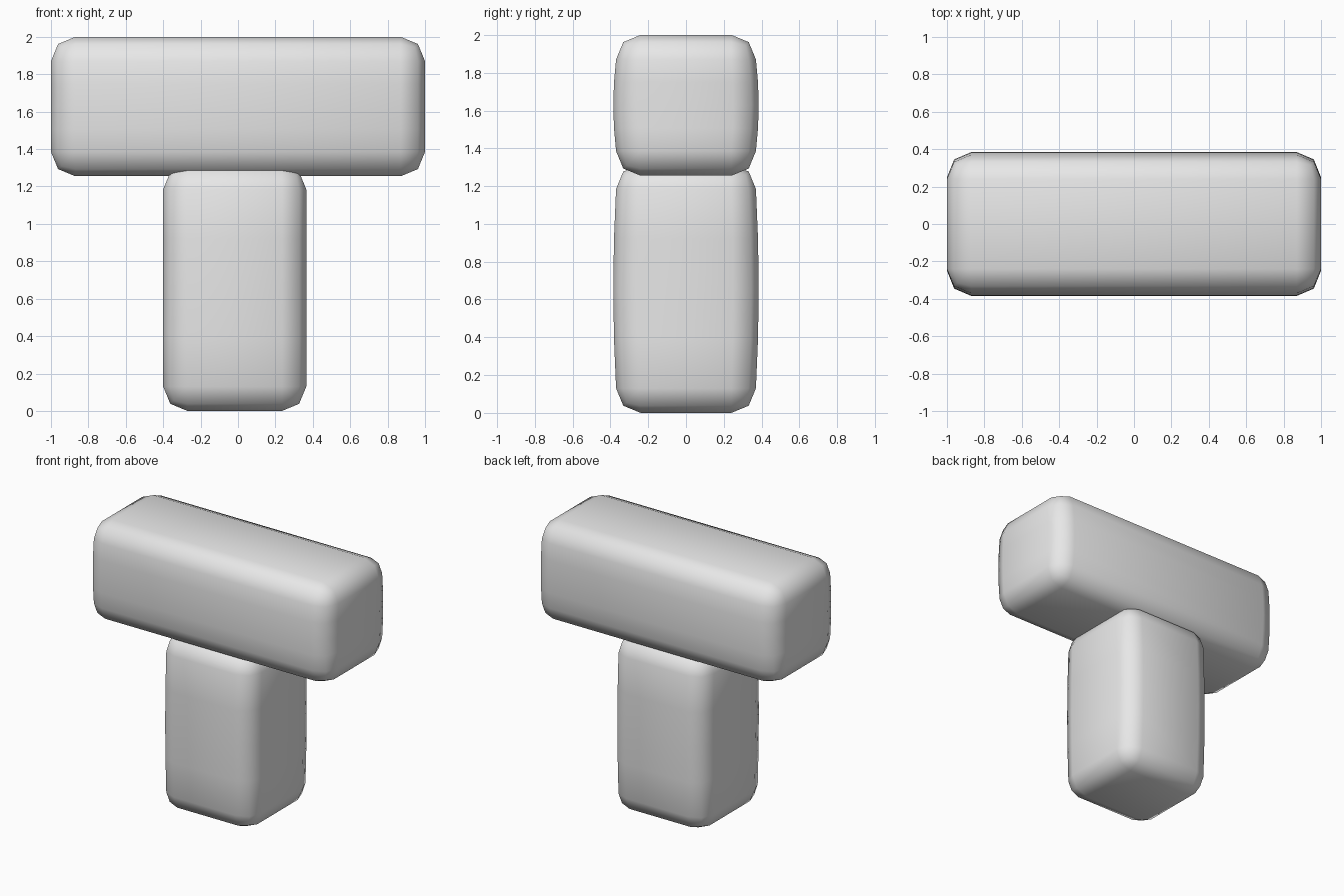
import bpy
import bmesh
from mathutils import Vector

# Remove the default cube
cube = bpy.data.objects.get("Cube")
if cube:
    bpy.data.objects.remove(cube, do_unlink=True)

# Single plain grey material
grey = bpy.data.materials.new("plain grey")
grey.use_nodes = True
colour = (0.8, 0.8, 0.8, 1)
grey.diffuse_color = colour
grey.node_tree.nodes["Principled BSDF"].inputs["Base Color"].default_value = colour

BEVEL = 0.13
BULGE = 0.04


def rounded_block(name, low, high):
    """Box with rounded edges whose front and back swell gently at mid height."""
    low, high = Vector(low), Vector(high)
    size, centre = high - low, (low + high) / 2
    bm = bmesh.new()
    bmesh.ops.create_cube(bm, size=1)
    bmesh.ops.scale(bm, vec=size, verts=bm.verts)
    bmesh.ops.bevel(bm, geom=bm.edges[:], offset=BEVEL, offset_type='OFFSET',
                    segments=2, profile=0.5, affect='EDGES')

    # Horizontal loops that carry the swelling
    straight = size.z / 2 - BEVEL
    for step in (-0.5, 0, 0.5):
        bmesh.ops.bisect_plane(bm, geom=bm.verts[:] + bm.edges[:] + bm.faces[:],
                               plane_co=(0, 0, step * straight), plane_no=(0, 0, 1))
    for v in bm.verts:
        t = min(1, abs(v.co.z) / straight)
        v.co.y *= 1 + BULGE * (1 - t * t)

    bmesh.ops.recalc_face_normals(bm, faces=bm.faces)
    for face in bm.faces:
        face.smooth = True
    mesh = bpy.data.meshes.new(name)
    bm.to_mesh(mesh)
    bm.free()
    mesh.materials.append(grey)
    block = bpy.data.objects.new(name, mesh)
    block.location = centre
    bpy.context.collection.objects.link(block)
    return block


# Upright column and the beam resting across its top
rounded_block("upright_column", (-0.4, -0.37, 0), (0.365, 0.37, 1.315))
rounded_block("cross_beam", (-1, -0.37, 1.255), (1, 0.37, 2))
